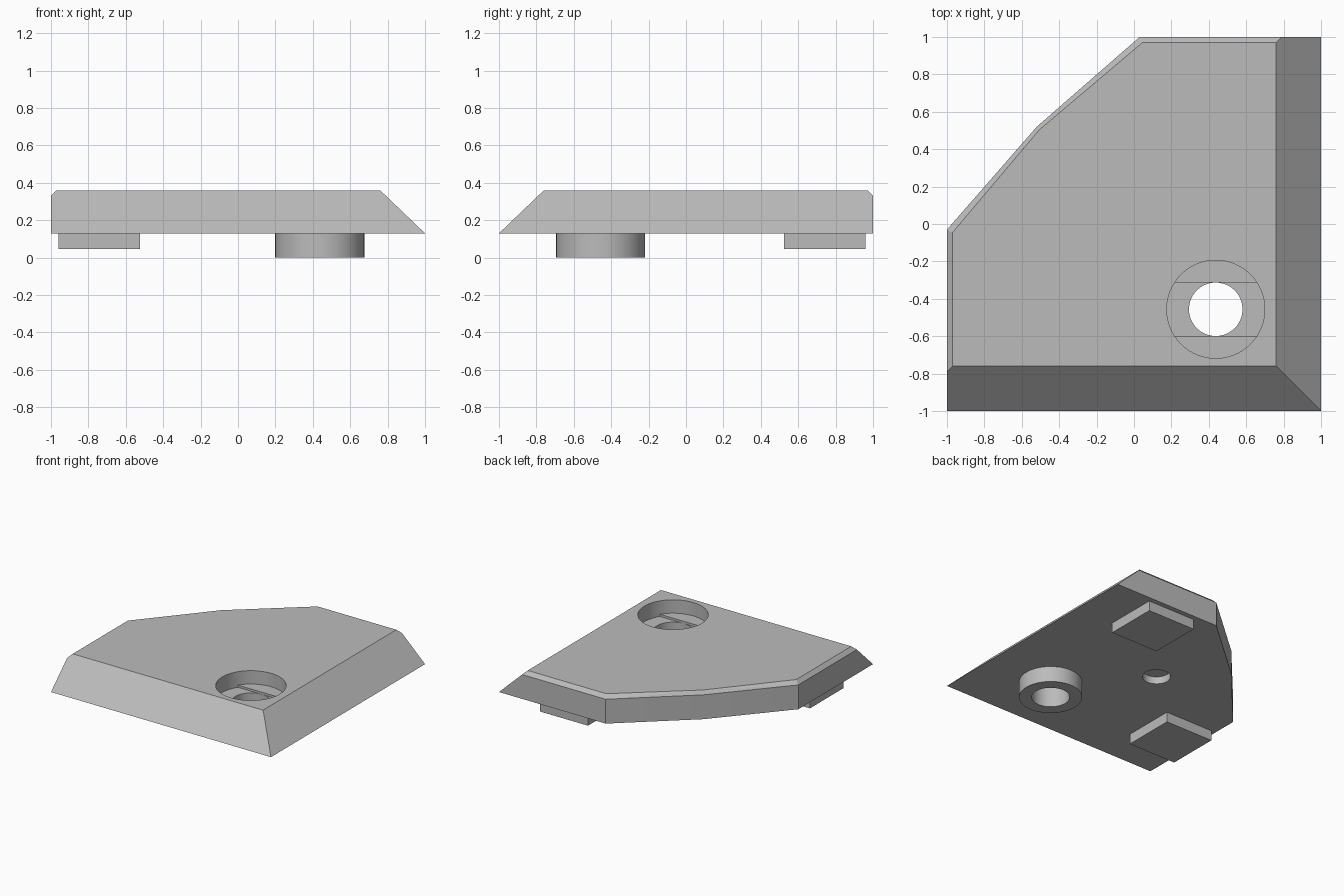
import bpy, bmesh, math

cube = bpy.data.objects.get("Cube")
if cube:
    bpy.data.objects.remove(cube, do_unlink=True)

BASE, TOP, LIP = 0.13, 0.36, 0.33       # underside, top face, start of edge chamfer
SCREW = (0.437, -0.456)                 # screw hole centre
HOLE_R, BORE_R = 0.143, 0.262

grey = bpy.data.materials.new("light_grey")
grey.use_nodes = True
grey.diffuse_color = (0.5, 0.5, 0.5, 1)
grey.node_tree.nodes["Principled BSDF"].inputs["Base Color"].default_value = (0.5, 0.5, 0.5, 1)


def finish(name, bm):
    bmesh.ops.recalc_face_normals(bm, faces=bm.faces)
    mesh = bpy.data.meshes.new(name)
    bm.to_mesh(mesh)
    bm.free()
    mesh.materials.append(grey)
    obj = bpy.data.objects.new(name, mesh)
    bpy.context.collection.objects.link(obj)
    return obj


def hull(name, rings):
    """Convex solid around outlines given as (height, points)."""
    bm = bmesh.new()
    for z, points in rings:
        for x, y in points:
            bm.verts.new((x, y, z))
    bmesh.ops.convex_hull(bm, input=bm.verts)
    bmesh.ops.dissolve_limit(bm, angle_limit=math.radians(2), verts=bm.verts, edges=bm.edges)
    return finish(name, bm)


def circle(centre, r, n=64):
    return [(centre[0] + r * math.cos(math.tau * i / n),
             centre[1] + r * math.sin(math.tau * i / n)) for i in range(n)]


def cylinder(name, centre, r, z0, z1):
    return hull(name, [(z, circle(centre, r)) for z in (z0, z1)])


def cut(obj, cutter):
    mod = obj.modifiers.new(cutter.name, "BOOLEAN")
    mod.operation, mod.solver, mod.object = "DIFFERENCE", "EXACT", cutter
    bpy.context.view_layer.objects.active = obj
    bpy.ops.object.modifier_apply(modifier=mod.name)


# Corner plate: sloped front and left, faceted back corner with a small chamfer
facets = [(0.03, 1), (-0.52, 0.52), (-1, -0.03)]
inner_facets = [(0.045, 0.97), (-0.505, 0.505), (-0.97, -0.045)]
plate = hull("corner_plate", [
    (BASE, [(-1, -1), (1, -1), (1, 1)] + facets),
    (LIP, [(-1, -0.79), (0.79, -0.79), (0.79, 1)] + facets),
    (TOP, [(-0.97, -0.76), (0.76, -0.76), (0.76, 0.97)] + inner_facets)])

# Round boss under the screw hole
boss = cylinder("screw_boss", SCREW, 0.238, 0, BASE)

# Cutters: counterbore, shallow slot across its floor, screw hole, blind hole below
half = [a for a in circle(SCREW, BORE_R) if abs(a[1] - SCREW[1]) < HOLE_R]
chord = math.sqrt(BORE_R ** 2 - HOLE_R ** 2)
half += [(SCREW[0] + sx * chord, SCREW[1] + sy * HOLE_R) for sx in (-1, 1) for sy in (-1, 1)]
cutters = [
    cylinder("counterbore_cutter", SCREW, BORE_R, 0.25, 0.5),
    hull("slot_cutter", [(0.232, half), (0.3, half)]),
    cylinder("screw_cutter", SCREW, HOLE_R, -0.1, 0.5),
    cylinder("blind_hole_cutter", (-0.12, 0.12), 0.106, 0, BASE + 0.06)]
for c in cutters:
    cut(plate, c)
cut(boss, cutters[2])
for c in cutters:
    bpy.data.objects.remove(c, do_unlink=True)

# Square locating pads, mirrored across the diagonal
pads = []
for name, (x, y) in (("right_pad", (-0.742, SCREW[1])), ("back_pad", (SCREW[0], 0.742))):
    h = 0.218
    square = [(x + sx * h, y + sy * h) for sx in (-1, 1) for sy in (-1, 1)]
    pads.append(hull(name, [(0.047, square), (BASE, square)]))

# Smooth round walls, keep hard edges
bpy.ops.object.select_all(action="DESELECT")
for obj in [plate, boss] + pads:
    obj.select_set(True)
bpy.context.view_layer.objects.active = plate
bpy.ops.object.shade_smooth_by_angle(angle=math.radians(12))
